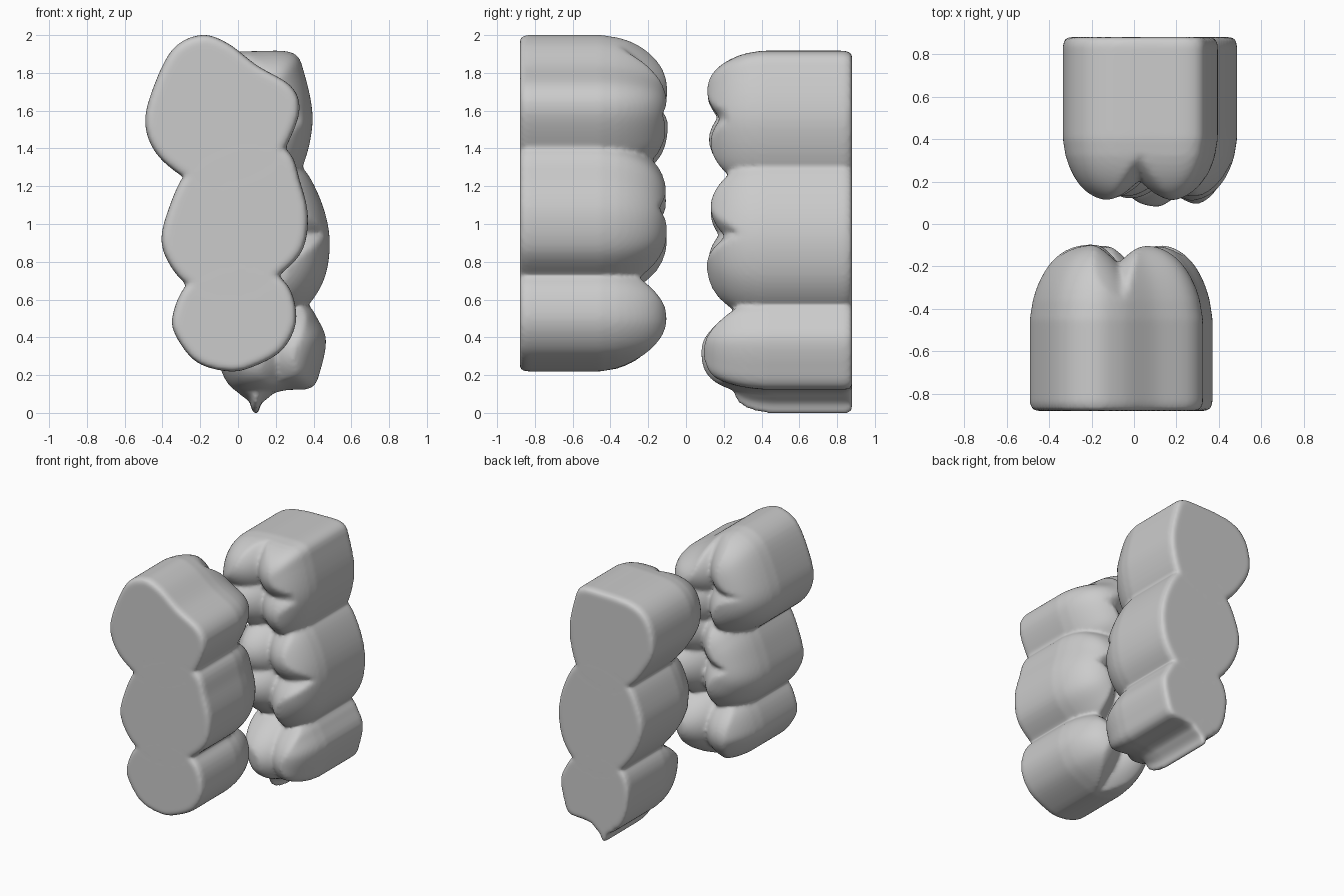
import bpy, bmesh
from mathutils import Vector

RINGS = 22


def smooth_loop(pts, sub=6):
    """Closed Catmull-Rom curve through (x, z) points."""
    p = [Vector(q) for q in pts]
    n, out = len(p), []
    for i in range(n):
        a, b, c, d = p[i - 1], p[i], p[(i + 1) % n], p[(i + 2) % n]
        for k in range(sub):
            t = k / sub
            out.append(0.5 * (2 * b + (c - a) * t + (2 * a - 5 * b + 4 * c - d) * t * t
                              + (3 * b - a - 3 * c + d) * t ** 3))
    return out


def tooth(bm, side, outline, centre, cusps, shoulder=0.45, rise=0.36):
    """Straight-walled stump; crown is a dome cut by rounded cusps (x, z, tip)."""
    loop, c = smooth_loop(outline), Vector(centre)

    def crown(p, t):
        dome = shoulder - rise * max(0, 1 - t ** 3.5) ** 0.65
        bumps = min(tip + 3.2 * (p - Vector((x, z))).length_squared for x, z, tip in cusps)
        return min(shoulder, max(dome, bumps))

    def vert(p, y):
        return bm.verts.new((p.x, side * y, p.y))

    rings = []
    for r in range(1, RINGS + 1):
        t = (r / RINGS) ** 0.8
        rings.append([vert(c + (q - c) * t, crown(c + (q - c) * t, t)) for q in loop])
    for y, t in ((0.65, 1), (0.84, 1), (0.87, 0.975), (0.88, 0.93)):
        rings.append([vert(c + (q - c) * t, y) for q in loop])
    n = len(loop)
    for a, b in zip(rings, rings[1:]):
        for i in range(n):
            j = (i + 1) % n
            bm.faces.new((a[i], a[j], b[j], b[i]))
    for ring, y in ((rings[0], crown(c, 0)), (rings[-1], 0.88)):
        tip = vert(c, y)
        for i in range(n):
            bm.faces.new((ring[i], ring[(i + 1) % n], tip))


def finish(bm, name):
    """Fuse the overlapping teeth of one row into a single skin."""
    bmesh.ops.recalc_face_normals(bm, faces=bm.faces)
    me = bpy.data.meshes.new(name)
    bm.to_mesh(me)
    bm.free()
    ob = bpy.data.objects.new(name, me)
    bpy.context.collection.objects.link(ob)
    rm = ob.modifiers.new("fuse", 'REMESH')
    rm.mode = 'VOXEL'
    rm.voxel_size = 0.014
    rm.use_smooth_shade = True
    sm = ob.modifiers.new("soften", 'SMOOTH')
    sm.factor = 0.5
    sm.iterations = 4


# Front row: top molar, middle molar, bottom premolar
bm = bmesh.new()
tooth(bm, -1, [(-0.2, 2.0), (-0.06, 1.96), (0.1, 1.84), (0.28, 1.73), (0.325, 1.6), (0.26, 1.42),
               (0.18, 1.31), (0.03, 1.23), (-0.15, 1.2), (-0.29, 1.25), (-0.43, 1.37),
               (-0.49, 1.52), (-0.46, 1.69), (-0.35, 1.92)],
      (-0.09, 1.6), [(-0.26, 1.73, 0.08), (-0.27, 1.45, 0.06), (0.1, 1.69, 0.09), (0.14, 1.46, 0.08)])
tooth(bm, -1, [(0.26, 1.39), (0.33, 1.22), (0.37, 1.04), (0.34, 0.86), (0.22, 0.73), (0.08, 0.63),
               (-0.1, 0.61), (-0.27, 0.68), (-0.37, 0.8), (-0.405, 0.93), (-0.36, 1.1),
               (-0.29, 1.25), (-0.18, 1.37), (0.05, 1.45)],
      (-0.01, 1.02), [(-0.2, 1.16, 0.08), (-0.22, 0.87, 0.07), (0.18, 1.23, 0.08), (0.21, 0.93, 0.07)])
tooth(bm, -1, [(0.22, 0.72), (0.29, 0.62), (0.305, 0.47), (0.23, 0.33), (0.08, 0.245), (-0.05, 0.22),
               (-0.22, 0.27), (-0.33, 0.41), (-0.345, 0.52), (-0.27, 0.68), (-0.1, 0.78),
               (0.08, 0.79)],
      (-0.03, 0.49), [(-0.18, 0.48, 0.13), (0.13, 0.5, 0.1)])
finish(bm, "front_tooth_row")

# Back row: top molar, middle molar, bottom premolar
bm = bmesh.new()
tooth(bm, 1, [(-0.12, 1.9), (0.1, 1.915), (0.29, 1.905), (0.35, 1.8), (0.395, 1.55), (0.34, 1.3),
              (0.24, 1.2), (0.03, 1.16), (-0.13, 1.25), (-0.25, 1.39), (-0.33, 1.55),
              (-0.32, 1.72), (-0.25, 1.84)],
      (0.03, 1.56), [(-0.15, 1.7, 0.11), (-0.12, 1.44, 0.12), (0.2, 1.71, 0.11), (0.22, 1.43, 0.13)],
      0.4, 0.31)
tooth(bm, 1, [(0.34, 1.3), (0.44, 1.12), (0.485, 0.92), (0.46, 0.72), (0.37, 0.57), (0.25, 0.5),
              (0.07, 0.5), (-0.07, 0.6), (-0.19, 0.77), (-0.24, 0.95), (-0.2, 1.12),
              (-0.12, 1.26), (0.02, 1.34), (0.2, 1.37)],
      (0.13, 0.93), [(-0.04, 1.06, 0.13), (-0.02, 0.81, 0.12), (0.28, 1.09, 0.13), (0.33, 0.74, 0.09)],
      0.4, 0.31)
tooth(bm, 1, [(0.37, 0.57), (0.42, 0.5), (0.465, 0.39), (0.44, 0.24), (0.39, 0.135), (0.25, 0.12),
              (0.1, 0.09), (-0.03, 0.13), (-0.1, 0.26), (-0.12, 0.45), (-0.07, 0.58),
              (0.06, 0.66), (0.24, 0.66)],
      (0.17, 0.35), [(0.06, 0.3, 0.07), (0.32, 0.32, 0.09)], 0.42, 0.34)
# Small spur under the bottom premolar
tooth(bm, 1, [(0.0, 0.12), (0.06, 0.06), (0.075, 0.01), (0.105, 0.0), (0.125, 0.05), (0.19, 0.12),
              (0.1, 0.2)],
      (0.1, 0.16), [(0.1, 0.18, 0.22)], 0.45, 0.2)
finish(bm, "back_tooth_row")
